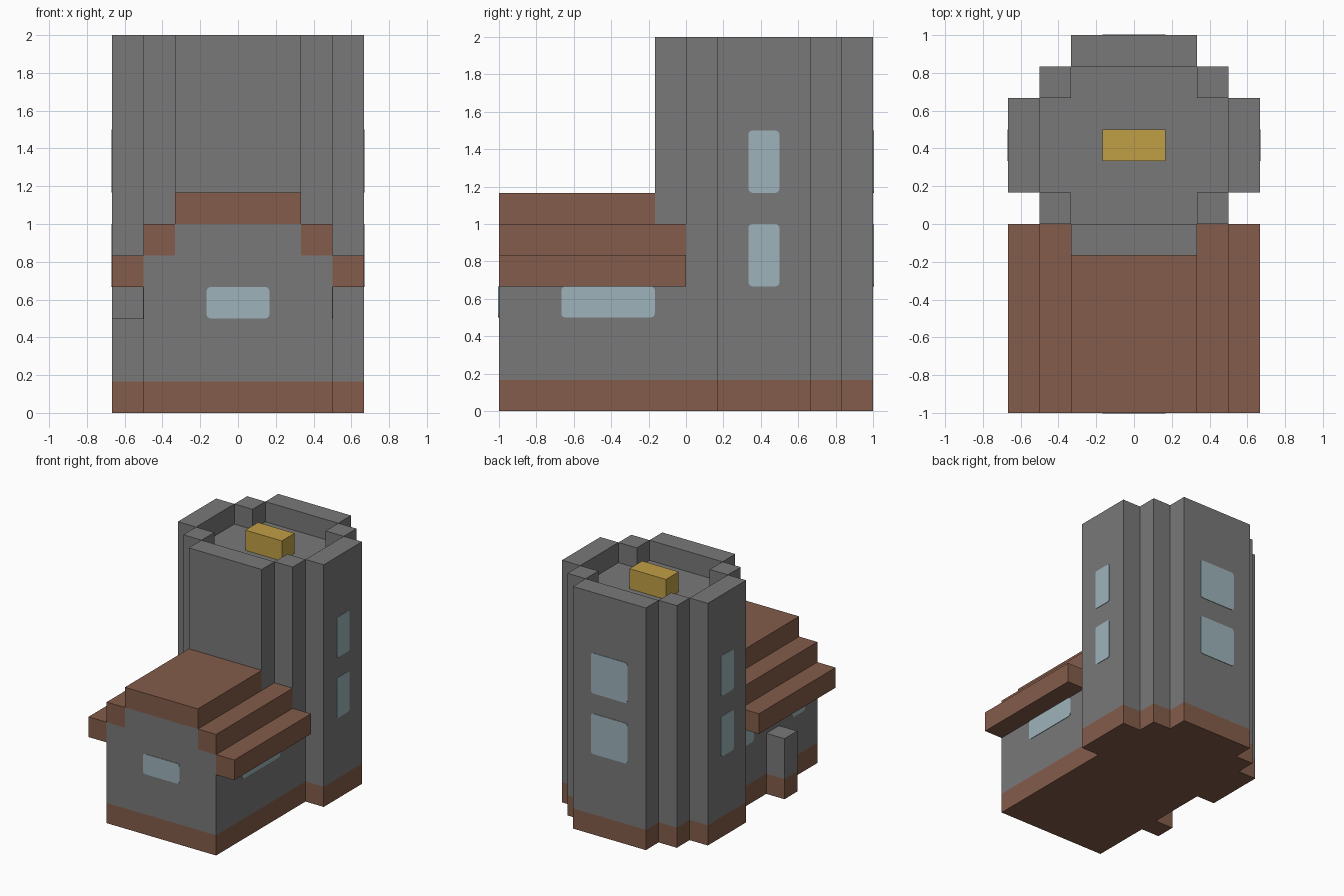
import bpy, bmesh, math
from mathutils import Vector, Matrix

if "Cube" in bpy.data.objects:
    bpy.data.objects.remove(bpy.data.objects["Cube"], do_unlink=True)

U = 1 / 6  # one building block


def material(name, rgb):
    m = bpy.data.materials.new(name)
    m.use_nodes = True
    m.diffuse_color = (*rgb, 1)
    m.node_tree.nodes["Principled BSDF"].inputs["Base Color"].default_value = (*rgb, 1)
    return m


STONE = material("grey stone", (0.19, 0.19, 0.19))
BROWN = material("brown roof", (0.23, 0.107, 0.069))
GLASS = material("pale blue glass", (0.337, 0.456, 0.497))
GOLD = material("gold", (0.53, 0.345, 0.06))


def prism(name, points, direction, mats, footing=False):
    """Extrude a closed outline; walls with a footing turn brown in the lowest block."""
    bm = bmesh.new()
    face = bm.faces.new([bm.verts.new(p) for p in points])
    new = bmesh.ops.extrude_face_region(bm, geom=[face])["geom"]
    bmesh.ops.translate(bm, vec=direction, verts=[g for g in new if isinstance(g, bmesh.types.BMVert)])
    if footing:
        bmesh.ops.bisect_plane(bm, geom=bm.verts[:] + bm.edges[:] + bm.faces[:],
                               plane_co=(0, 0, U), plane_no=(0, 0, 1))
        for f in bm.faces:
            f.material_index = int(f.calc_center_median().z < U)
    bmesh.ops.recalc_face_normals(bm, faces=bm.faces)
    mesh = bpy.data.meshes.new(name)
    bm.to_mesh(mesh)
    bm.free()
    for m in mats:
        mesh.materials.append(m)
    ob = bpy.data.objects.new(name, mesh)
    bpy.context.collection.objects.link(ob)
    return ob


def block(name, x, y, z, mats, footing=False):
    """Box given by its ranges in blocks."""
    pts = [Vector((a, b, z[0])) * U for a, b in
           ((x[0], y[0]), (x[1], y[0]), (x[1], y[1]), (x[0], y[1]))]
    return prism(name, pts, Vector((0, 0, z[1] - z[0])) * U, mats, footing)


def window(name, centre, width, height, turn):
    """Thin rounded pane; turn 0 faces the front, 90 faces +x."""
    r = 0.022
    w, h = width * U / 2 - r, height * U / 2 - r
    rot = Matrix.Rotation(math.radians(turn), 3, 'Z')
    pts = []
    for q, (sx, sz) in enumerate(((1, 1), (-1, 1), (-1, -1), (1, -1))):
        for k in range(4):
            a = math.radians(90 * q + 30 * k)
            pts.append(rot @ Vector((sx * w + r * math.cos(a), 0, sz * h + r * math.sin(a)))
                       + Vector(centre) * U)
    prism(name, pts, rot @ Vector((0, -0.004, 0)), [GLASS])


def mirrored(half):
    return half + [(-x, y) for x, y in reversed(half)]


WALL = [STONE, BROWN]

# Tower: sunken core ringed by taller full-height piers
core = mirrored([(2, 0), (2, 1), (3, 1), (3, 4), (2, 4), (2, 5)])
prism("tower_core", [Vector((x, y, 0)) * U for x, y in core], Vector((0, 0, 11 * U)), WALL, True)
block("tower_front_wall", (-2, 2), (-1, 0), (0, 12), WALL, True)
block("tower_back_wall", (-2, 2), (5, 6), (0, 12), WALL, True)
block("tower_roof_block", (-1, 1), (2, 3), (11, 12), [GOLD])

# House body with a stepped gable
gable = mirrored([(3, 0), (3, 5), (2, 5), (2, 6)])
prism("house_walls", [Vector((x, -6, z)) * U for x, z in gable], Vector((0, 6 * U, 0)), WALL, True)
block("roof_top", (-2, 2), (-6, -1), (6, 7), [BROWN])

# Paired parts
for s, side in ((1, "left"), (-1, "right")):
    def span(a, b):
        return sorted((s * a, s * b))
    block(side + "_tower_wall", span(3, 4), (1, 4), (0, 12), WALL, True)
    block(side + "_front_tower_corner", span(2, 3), (0, 1), (0, 12), WALL, True)
    block(side + "_back_tower_corner", span(2, 3), (4, 5), (0, 12), WALL, True)
    block(side + "_roof_eave", span(3, 4), (-6, 0), (4, 5), [BROWN])
    block(side + "_roof_step", span(2, 3), (-6, 0), (5, 6), [BROWN])
    for level, z in (("lower", 5), ("upper", 8)):
        window(f"{side}_{level}_tower_window", (s * 4, 2.5, z), 1, 2, 90 * s)

# Post against the house side
block("side_post", (-4, -3), (-3, -2), (0, 3), WALL, True)

# Remaining windows
for level, z in (("lower", 5), ("upper", 8)):
    window(f"back_{level}_tower_window", (0, 6, z), 2, 2, 180)
window("house_front_window", (0, -6, 3.5), 2, 1, 0)
window("house_long_window", (3, -2.5, 3.5), 3, 1, 90)
for label, y in (("front", -4.5), ("back", -0.5)):
    window(f"house_small_{label}_window", (-3, y, 3.5), 1, 1, -90)
